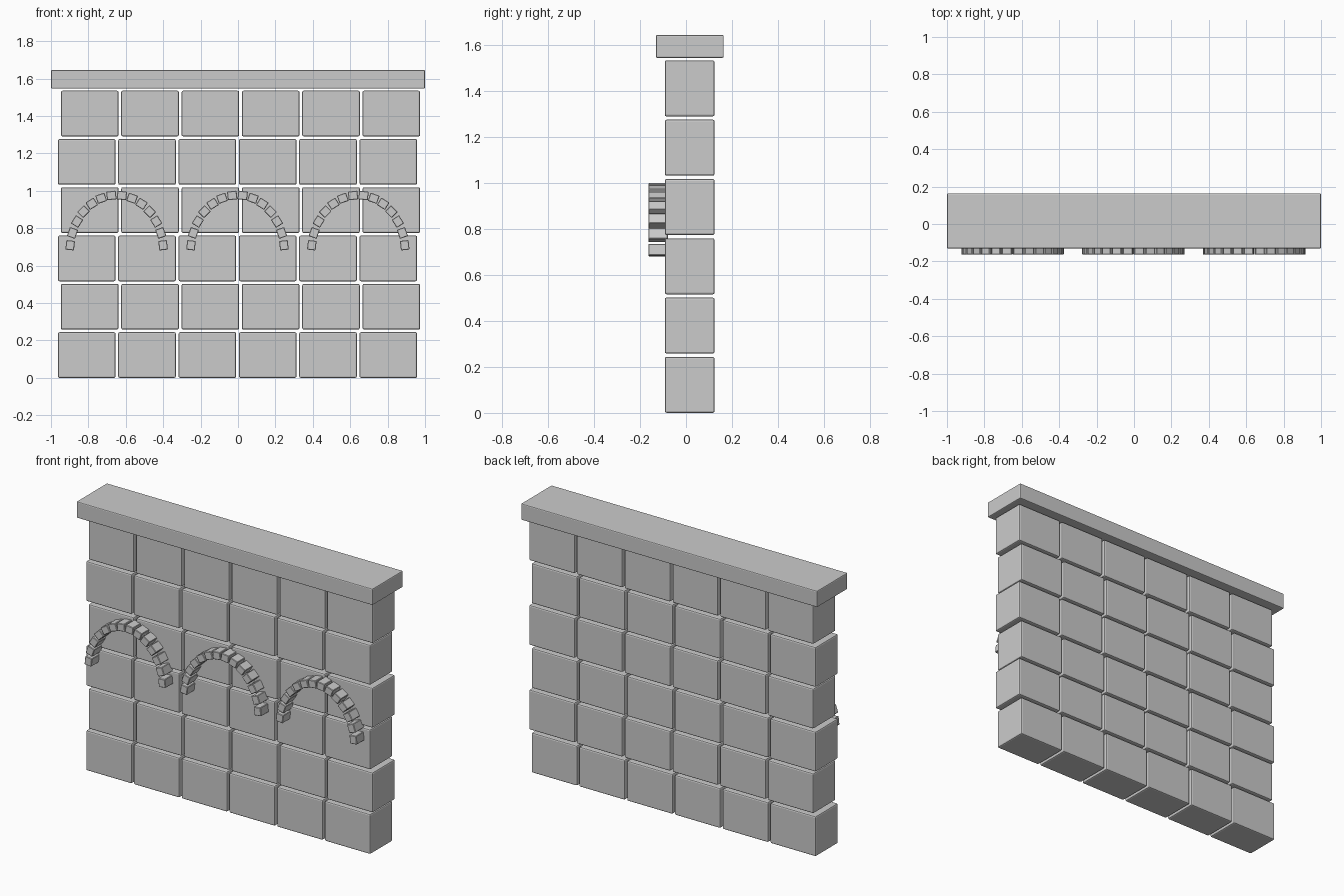
import bpy
from math import pi, sin, cos
from mathutils import Matrix, Vector

if "Cube" in bpy.data.objects:
    bpy.data.objects.remove(bpy.data.objects["Cube"])


def block(name, center, size, bevel, tilt=0.0, segments=2):
    """Bevelled stone block, optionally tilted about the y axis."""
    bpy.ops.mesh.primitive_cube_add(size=1)
    ob = bpy.context.object
    ob.name = name
    ob.data.transform(Matrix.Diagonal((*size, 1)))
    ob.location = Vector(center)
    ob.rotation_euler = (0, tilt, 0)
    mod = ob.modifiers.new("bevel", "BEVEL")
    mod.width = bevel
    mod.segments = segments
    return ob


# Wall stones: six courses, alternate courses nudged sideways
for row in range(6):
    shift = 0.0135 if row % 2 else -0.0025
    for col in range(6):
        x = (col - 2.5) * 0.3225 + shift
        block(f"wall_stone_{row}_{col}", (x, 0.016, 0.122 + row * 0.2582),
              (0.308, 0.217, 0.244), 0.008)

# Coping slab along the top
block("coping", (0, 0.0165, 1.596), (2.0, 0.295, 0.1), 0.006)

# Three blind arches, each a half-ellipse of small voussoirs
COUNT = 14
for a in range(3):
    cx = -0.003 + (a - 1) * 0.646
    for i in range(COUNT):
        t = pi * (i + 0.5) / COUNT
        block(f"arch_{a}_voussoir_{i}",
              (cx + 0.25 * cos(t), -0.1215, 0.675 + 0.302 * sin(t)),
              (0.046, 0.085, 0.051), 0.003, -t, 1)
